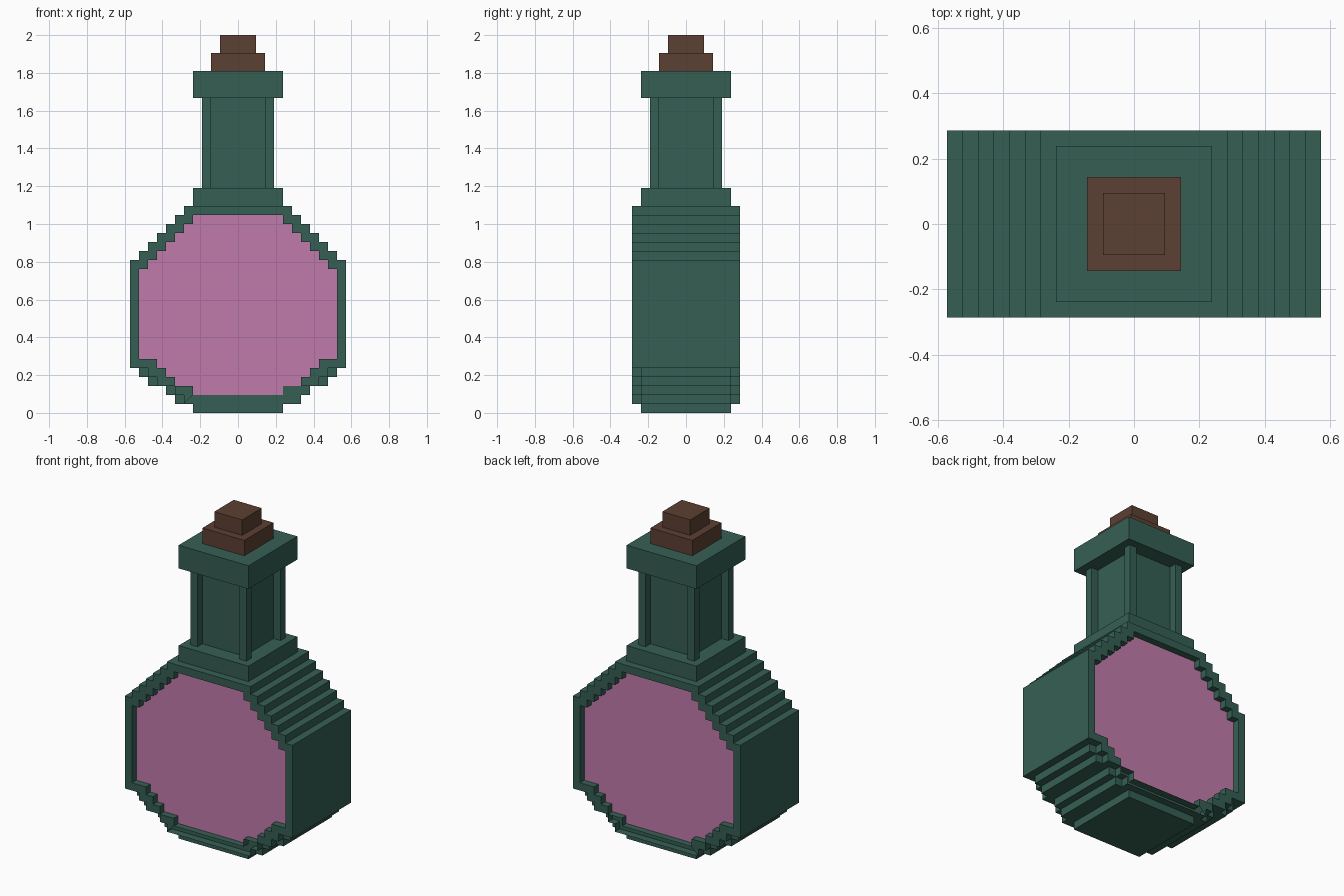
import bpy
import bmesh
from mathutils import Matrix

if "Cube" in bpy.data.objects:
    bpy.data.objects.remove(bpy.data.objects["Cube"], do_unlink=True)

U = 2 / 42  # one block


def material(name, rgb):
    lin = [((c / 255 + 0.055) / 1.055) ** 2.4 for c in rgb] + [1.0]
    m = bpy.data.materials.new(name)
    m.use_nodes = True
    m.diffuse_color = lin
    bsdf = m.node_tree.nodes["Principled BSDF"]
    bsdf.inputs["Base Color"].default_value = lin
    bsdf.inputs["Roughness"].default_value = 0.8
    return m


GREEN = material("dark green glass", (53, 95, 84))
PINK = material("pink liquid", (192, 123, 170))
BROWN = material("brown cork", (92, 64, 51))


def add_object(name, mesh, mat):
    mesh.materials.clear()
    mesh.materials.append(mat)
    ob = bpy.data.objects.new(name, mesh)
    bpy.context.collection.objects.link(ob)
    return ob


def block(name, half, z0, z1, mat, centre=(0, 0)):
    """Square block, sizes in block units."""
    bm = bmesh.new()
    bmesh.ops.create_cube(bm, size=1)
    bm.transform(Matrix.Translation((centre[0] * U, centre[1] * U, (z0 + z1) / 2 * U))
                 @ Matrix.Diagonal((2 * half * U, 2 * half * U, (z1 - z0) * U, 1)))
    mesh = bpy.data.meshes.new(name)
    bm.to_mesh(mesh)
    bm.free()
    return add_object(name, mesh, mat)


def stepped_outline(rows):
    """Closed mirrored outline from (bottom, top, half width) rows."""
    right = [p for z0, z1, h in rows for p in ((h, z0), (h, z1))]
    return right + [(-x, z) for x, z in reversed(right)]


def slab(name, outlines, y0, y1, mat):
    """Fill outlines (later ones are holes) and extrude from y0 to y1."""
    cu = bpy.data.curves.new(name, "CURVE")
    cu.dimensions = "2D"
    cu.fill_mode = "BOTH"
    cu.extrude = abs(y1 - y0) / 2 * U
    for pts in outlines:
        sp = cu.splines.new("POLY")
        sp.points.add(len(pts) - 1)
        for p, (x, z) in zip(sp.points, pts):
            p.co = (x * U, z * U, 0, 1)
        sp.use_cyclic_u = True
    temp = bpy.data.objects.new(name + "_curve", cu)
    bpy.context.collection.objects.link(temp)
    dg = bpy.context.evaluated_depsgraph_get()
    mesh = bpy.data.meshes.new_from_object(temp.evaluated_get(dg))
    bpy.data.objects.remove(temp, do_unlink=True)
    bpy.data.curves.remove(cu)
    # stand upright, weld and fix normals
    bm = bmesh.new()
    bm.from_mesh(mesh)
    bm.transform(Matrix.Translation((0, (y0 + y1) / 2 * U, 0))
                 @ Matrix(((1, 0, 0, 0), (0, 0, -1, 0), (0, 1, 0, 0), (0, 0, 0, 1))))
    bmesh.ops.remove_doubles(bm, verts=bm.verts, dist=1e-5)
    bmesh.ops.recalc_face_normals(bm, faces=bm.faces)
    for f in bm.faces:
        f.smooth = False
    bm.to_mesh(mesh)
    bm.free()
    mesh.name = name
    return add_object(name, mesh, mat)


# Stepped profiles: shoulders narrow by one block per row
shoulder = [(z, z + 1, 28 - z) for z in range(17, 23)]
body_rows = [(1, 2, 7), (2, 3, 8), (3, 4, 10), (4, 5, 11), (5, 17, 12)] + shoulder
rim_rows = [(1, 2, 6), (2, 3, 7), (3, 4, 9), (4, 5, 10), (5, 17, 12)] + shoulder
window_rows = ([(2, 3, 5), (3, 4, 7), (4, 5, 8), (5, 6, 9), (6, 16, 11)]
               + [(z, z + 1, 26 - z) for z in range(16, 22)])

# Bottle body with a raised rim and a sunken liquid panel on both sides
slab("bottle_body", [stepped_outline(body_rows)], -5, 5, GREEN)
window = stepped_outline(window_rows)
for side, s in (("front", -1), ("back", 1)):
    slab(side + "_rim", [stepped_outline(rim_rows), window], 5 * s, 6 * s, GREEN)
    slab(side + "_liquid", [window], 5 * s, 5.1 * s, PINK)

# Base, collar, neck and lip
block("base", 5, 0, 1, GREEN)
block("collar", 5, 23, 25, GREEN)
block("neck", 3, 25, 35, GREEN)
block("lip", 5, 35, 38, GREEN)

# Corner posts of the neck
for fy, sy in (("front", -1), ("back", 1)):
    for fx, sx in (("right", -1), ("left", 1)):
        block(f"neck_post_{fy}_{fx}", 0.5, 25, 35, GREEN, (3.5 * sx, 3.5 * sy))

# Cork
block("cork_lower", 3, 38, 40, BROWN)
block("cork_upper", 2, 40, 42, BROWN)
